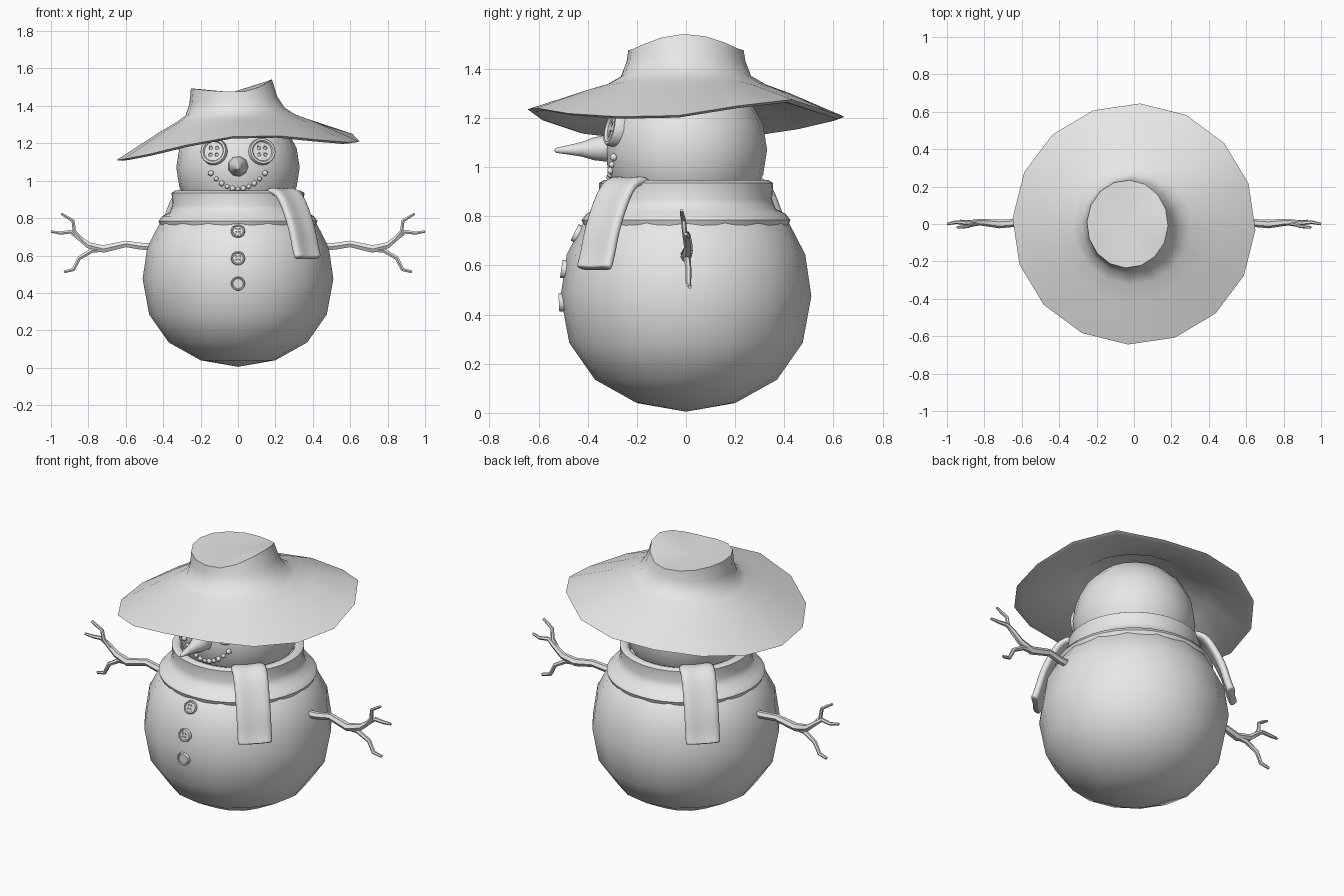
import bpy, bmesh, math
from mathutils import Vector, Matrix

old = bpy.data.objects.get("Cube")
if old:
    bpy.data.objects.remove(old)

grey = bpy.data.materials.new("plain_grey")
grey.use_nodes = True
grey.diffuse_color = (0.8, 0.8, 0.8, 1)
grey.node_tree.nodes["Principled BSDF"].inputs["Base Color"].default_value = (0.8, 0.8, 0.8, 1)


def finish(name, bm, angle=50, matrix=None):
    """Turn a bmesh into a smooth shaded object."""
    if matrix:
        bm.transform(matrix)
    bmesh.ops.recalc_face_normals(bm, faces=bm.faces)
    mesh = bpy.data.meshes.new(name)
    bm.to_mesh(mesh)
    bm.free()
    mesh.polygons.foreach_set("use_smooth", [True] * len(mesh.polygons))
    mesh.set_sharp_from_angle(angle=math.radians(angle))
    mesh.materials.append(grey)
    obj = bpy.data.objects.new(name, mesh)
    bpy.context.collection.objects.link(obj)
    return obj


def bake(obj):
    """Replace an object's mesh with its modified version."""
    bpy.context.view_layer.update()
    graph = bpy.context.evaluated_depsgraph_get()
    mesh = bpy.data.meshes.new_from_object(obj.evaluated_get(graph))
    obj.modifiers.clear()
    obj.data = mesh


def skin(bm, rings, closed=False):
    """Join rings of points with quads."""
    loops = [[bm.verts.new(p) for p in ring] for ring in rings]
    pairs = list(zip(loops, loops[1:])) + ([(loops[-1], loops[0])] if closed else [])
    for a, b in pairs:
        n = len(a)
        for i in range(n):
            bm.faces.new((a[i], a[(i + 1) % n], b[(i + 1) % n], b[i]))
    return loops


def lathe(name, profile, seg, matrix=None, closed=False, angle=50):
    bm = bmesh.new()
    turns = [math.tau * i / seg for i in range(seg)]
    skin(bm, [[(r * math.cos(a), r * math.sin(a), z) for a in turns] for r, z in profile], closed)
    bmesh.ops.remove_doubles(bm, verts=bm.verts, dist=1e-5)
    return finish(name, bm, angle, matrix)


def facing(pos, direction):
    turn = Vector(direction).to_track_quat("Z", "Y").to_matrix().to_4x4()
    return Matrix.Translation(pos) @ turn


# Body and head
lathe("body", [(0, 0.005), (0.2, 0.04), (0.37, 0.135), (0.475, 0.285), (0.51, 0.475),
               (0.485, 0.645), (0.41, 0.79), (0.22, 0.9), (0, 0.93)], 16)
HEAD, HEAD_R = Vector((0, 0, 1.07)), 0.33
lathe("head", [(HEAD_R * math.sin(math.pi * i / 10), HEAD.z - HEAD_R * math.cos(math.pi * i / 10))
               for i in range(11)], 20)

# Scarf collar
collar = lathe("scarf_collar", [(0.3, 0.92), (0.31, 0.94), (0.335, 0.947), (0.355, 0.935), (0.35, 0.87),
                                (0.365, 0.83), (0.405, 0.81), (0.425, 0.785), (0.415, 0.76),
                                (0.36, 0.755)], 40, closed=True)

# Scarf tails, one hanging on each side
tail_path = [(0.27, 0.92), (0.33, 0.95), (0.39, 0.925), (0.435, 0.85), (0.485, 0.74),
             (0.505, 0.65), (0.525, 0.595), (0.53, 0.585)]
tail_section = [(-0.1, 0), (-0.08, 0.03), (0, 0.012), (0.08, 0.03),
                (0.1, 0), (0.08, -0.025), (0, -0.015), (-0.08, -0.025)]
for name, heading in (("scarf_tail_front", -45), ("scarf_tail_back", 135)):
    bm = bmesh.new()
    rings = []
    for i, (r, z) in enumerate(tail_path):
        r0, z0 = tail_path[max(i - 1, 0)]
        r1, z1 = tail_path[min(i + 1, len(tail_path) - 1)]
        along = Vector((r1 - r0, z1 - z0)).normalized()
        rings.append([(r - along.y * n, t, z + along.x * n) for t, n in tail_section])
    loops = skin(bm, rings)
    bm.faces.new(loops[0])
    bm.faces.new(loops[-1])
    tail = finish(name, bm, 180, Matrix.Rotation(math.radians(heading), 4, "Z"))
    tail.modifiers.new("soften", "SUBSURF").levels = 2
    bake(tail)


# Buttons with a raised rim and four holes
def button(name, pos, direction, radius):
    place = facing(pos, direction) @ Matrix.Scale(radius, 4)
    obj = lathe(name, [(0, -0.4), (1, -0.4), (1, 0.2), (0.95, 0.28), (0.8, 0.28), (0.72, 0.15), (0, 0.15)],
                24, place, angle=40)
    bm = bmesh.new()
    for x in (-0.25, 0.25):
        for y in (-0.25, 0.25):
            bmesh.ops.create_cone(bm, cap_ends=True, segments=10, radius1=0.13, radius2=0.13, depth=0.4,
                                  matrix=Matrix.Translation((x, y, 0.2)))
    cutter = finish(name + "_cutter", bm, 40, place)
    cutter.hide_render = True
    cut = obj.modifiers.new("holes", "BOOLEAN")
    cut.operation, cut.object, cut.solver = "DIFFERENCE", cutter, "EXACT"
    bake(obj)
    bpy.data.objects.remove(cutter)


def on_head(x, z, extra=0.0):
    dz = z - HEAD.z
    return Vector((x, -math.sqrt(HEAD_R ** 2 - x * x - dz * dz) - extra, z))


for side, x in (("right", -0.127), ("left", 0.127)):
    spot = on_head(x, 1.155)
    normal = spot - HEAD
    button(side + "_eye", spot, (normal.x * 0.7, normal.y, normal.z * 0.8), 0.072)
for i, (y, z, tilt) in enumerate([(-0.444, 0.73, 0.5), (-0.497, 0.585, 0.15), (-0.507, 0.45, -0.05)]):
    button(f"body_button_{i + 1}", (0, y, z), (0, -1, tilt), 0.037)

# Carrot nose
lathe("nose", [(0, -0.02), (0.045, -0.02), (0.055, 0.02), (0.047, 0.07), (0.03, 0.12),
               (0.02, 0.17), (0.01, 0.225), (0, 0.232)], 9, facing((0, -0.305, 1.077), (0, -1, -0.04)))

# Pebble mouth
bm = bmesh.new()
for i in range(11):
    x = -0.145 + 0.029 * i
    spot = on_head(x, 0.955 + 0.085 * (x / 0.145) ** 2, -0.001)
    bmesh.ops.create_icosphere(bm, subdivisions=1, radius=0.017 if i % 2 == 0 else 0.014,
                               matrix=Matrix.Translation(spot))
finish("mouth", bm)

# Floppy hat: wavy brim edge, sloping brim, leaning crown and dipped top
SEG = 16
edge_z = [1.21, 1.25, 1.275, 1.225, 1.205, 1.19, 1.16, 1.13,
          1.11, 1.115, 1.14, 1.19, 1.235, 1.24, 1.218, 1.205]
angles = [math.tau * i / SEG - 0.05 for i in range(SEG)]


def hat_ring(rx, ry, cx, z, tilt):
    return [Vector((cx + rx * math.cos(a), ry * math.sin(a), z + tilt * math.cos(a))) for a in angles]


brim = [Vector((0.65 * math.cos(a), 0.645 * math.sin(a), z)) for a, z in zip(angles, edge_z)]
# Wave of the edge fades toward the crown
slope = hat_ring(0.41, 0.42, -0.01, 1.297, 0.03)
for p, q in zip(slope, brim):
    p.z += 0.25 * (q.z - 1.19 - 0.05 * q.x / 0.65)
upper = [brim, slope, hat_ring(0.315, 0.325, -0.01, 1.335, 0.02), hat_ring(0.265, 0.265, -0.015, 1.37, 0.02),
         hat_ring(0.235, 0.242, -0.025, 1.43, 0.02)]
top = hat_ring(0.217, 0.235, -0.035, 1.475, 0)
for p in top:
    p.z += (2.0 if p.x > 0 else 0.3) * p.x ** 2
upper.append(top)
inset = [p * 0.95 + Vector((0, 0, 0.052)) for p in brim]
lower = [inset] + [[p * 0.97 + Vector((0, 0, 0.012)) for p in ring] for ring in upper[1:4]]
bm = bmesh.new()
loops = skin(bm, lower[::-1] + upper)
bm.faces.new(loops[0])
centre = bm.verts.new((-0.03, 0, 1.473))
for i in range(SEG):
    bm.faces.new((loops[-1][i], loops[-1][(i + 1) % SEG], centre))
finish("hat", bm, 45)

# Twig arms: a main branch and two forks, mirrored
twigs = [
    [(0.44, 0, 0.645, 0.022), (0.52, 0, 0.65, 0.021), (0.6, 0.008, 0.662, 0.02), (0.72, 0, 0.635, 0.023),
     (0.8, 0.008, 0.655, 0.019), (0.85, 0.01, 0.695, 0.015), (0.895, 0.005, 0.727, 0.012),
     (0.95, 0.01, 0.72, 0.01), (1.0, 0, 0.728, 0.007)],
    [(0.7, 0, 0.637, 0.018), (0.78, 0.005, 0.627, 0.014), (0.85, 0.01, 0.585, 0.012),
     (0.88, 0.01, 0.525, 0.011), (0.93, 0.015, 0.512, 0.008)],
    [(0.83, 0.005, 0.675, 0.013), (0.875, -0.005, 0.73, 0.011), (0.882, -0.01, 0.785, 0.01),
     (0.91, -0.015, 0.803, 0.009), (0.945, -0.018, 0.824, 0.007)],
]
for side, sign in (("left", 1), ("right", -1)):
    bm = bmesh.new()
    for path in twigs:
        points = [Vector((sign * x, y, z)) for x, y, z, r in path]
        rings = []
        for i, p in enumerate(points):
            d = (points[min(i + 1, len(points) - 1)] - points[max(i - 1, 0)]).normalized()
            u = Vector((0, 1, 0))
            v = d.cross(u).normalized()
            rings.append([p + path[i][3] * (u * math.cos(a) + v * math.sin(a))
                          for a in (math.tau * k / 6 for k in range(6))])
        loops = skin(bm, rings)
        bm.faces.new(loops[0])
        bm.faces.new(loops[-1])
    finish(side + "_arm", bm)
